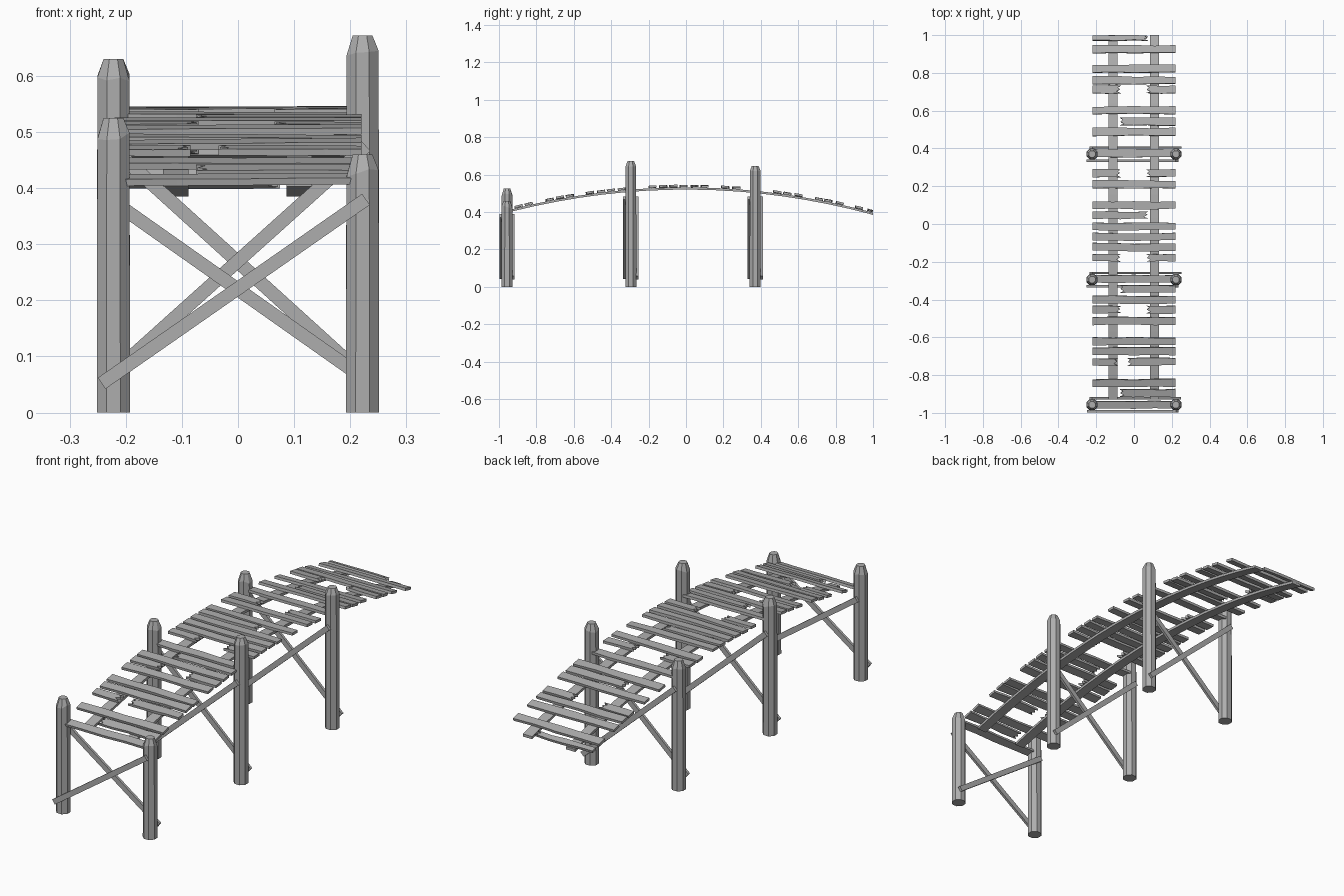
import bpy, bmesh, math, random
from mathutils import Vector, Matrix

random.seed(4)
cube = bpy.data.objects.get("Cube")
if cube:
    bpy.data.objects.remove(cube, do_unlink=True)

wood = bpy.data.materials.new("weathered grey wood")
wood.use_nodes = True
GREY = (0.42, 0.42, 0.42, 1)
wood.diffuse_color = GREY
wood.node_tree.nodes["Principled BSDF"].inputs["Base Color"].default_value = GREY


def finish(name, bm, matrix=Matrix()):
    bmesh.ops.recalc_face_normals(bm, faces=bm.faces)
    mesh = bpy.data.meshes.new(name)
    bm.to_mesh(mesh)
    bm.free()
    mesh.materials.append(wood)
    obj = bpy.data.objects.new(name, mesh)
    obj.matrix_world = matrix
    bpy.context.collection.objects.link(obj)
    return obj


def arch(y):
    """Height of the top of the arched stringers."""
    return 0.532 - 0.135 * y * y


def jitter(amount):
    return random.uniform(-amount, amount)


# Posts: octagonal logs with roughly chamfered tops
def post(name, x, y, height):
    bm = bmesh.new()
    rings = []
    for z, r in ((0, 0.032), (height - 0.033, 0.031), (height, 0.019)):
        ring = []
        for i in range(8):
            a = math.pi * (i + 0.5) / 4
            drop = jitter(0.008) if 0 < z < height else 0
            ring.append(bm.verts.new((r * math.cos(a), r * math.sin(a), z + drop)))
        rings.append(ring)
    for low, high in zip(rings, rings[1:]):
        for i in range(8):
            j = (i + 1) % 8
            bm.faces.new((low[i], low[j], high[j], high[i]))
    bm.faces.new(rings[0])
    bm.faces.new(rings[-1])
    finish(name, bm, Matrix.Translation((x, y, 0)))


# Braces: thin flat boards between two points in the xz plane
def brace(name, y, start, end):
    a, b = Vector((start[0], y, start[1])), Vector((end[0], y, end[1]))
    d = b - a
    bm = bmesh.new()
    bmesh.ops.create_cube(bm, size=1)
    bmesh.ops.scale(bm, verts=bm.verts, vec=(d.length, 0.012, 0.024))
    turn = Matrix.Rotation(-math.atan2(d.z, d.x), 4, 'Y')
    finish(name, bm, Matrix.Translation((a + b) / 2) @ turn)


trestles = (("front", -0.957, 0.46, 0.525, 0.38),
            ("middle", -0.295, 0.672, 0.63, 0.475),
            ("back", 0.37, 0.647, 0.595, 0.475))
for place, y, left_height, right_height, top in trestles:
    post(place + "_left_post", 0.222, y, left_height)
    post(place + "_right_post", -0.222, y, right_height)
    brace(place + "_outer_brace", y - 0.035, (-0.243, 0.052), (0.228, top))
    brace(place + "_inner_brace", y + 0.035, (0.243, 0.048), (-0.228, top))

# Stringers: two arched beams swept along the deck
for side, x in (("left", 0.109), ("right", -0.111)):
    bm = bmesh.new()
    rings = []
    for i in range(17):
        y = -0.93 + i * 1.93 / 16
        rings.append([bm.verts.new((x + dx, y, arch(y) + dz))
                      for dx, dz in ((-0.023, -0.012), (0.023, -0.012), (0.023, 0), (-0.023, 0))])
    for a, b in zip(rings, rings[1:]):
        for i in range(4):
            j = (i + 1) % 4
            bm.faces.new((a[i], a[j], b[j], b[i]))
    bm.faces.new(rings[0])
    bm.faces.new(rings[-1])
    finish(side + "_stringer", bm)


# Planks: rough-edged boards, with splintered ends where broken
def plank(name, y, x0, x1, width=0.046):
    h = width / 2
    n = 5 if x1 - x0 > 0.2 else 3
    xs = [x0 + (x1 - x0) * i / (n - 1) for i in range(n)]
    outline = [(x, -h + random.uniform(0, 0.006)) for x in xs]
    if x1 < 0.2:
        outline += [(x1 - 0.022, -h * 0.4), (x1 - 0.004, h * 0.1), (x1 - 0.016, h * 0.5)]
    outline += [(x, h - random.uniform(0, 0.006)) for x in reversed(xs)]
    if x0 > -0.2:
        outline += [(x0 + 0.016, h * 0.5), (x0 + 0.003, 0), (x0 + 0.022, -h * 0.5)]
    bm = bmesh.new()
    face = bm.faces.new([bm.verts.new((px, py, 0)) for px, py in outline])
    grown = bmesh.ops.extrude_face_region(bm, geom=[face])
    top = [v for v in grown["geom"] if isinstance(v, bmesh.types.BMVert)]
    bmesh.ops.translate(bm, verts=top, vec=(0, 0, 0.012))
    slope = Matrix.Rotation(math.atan(-0.27 * y) + jitter(0.04), 4, 'X')
    roll = Matrix.Rotation(jitter(0.008), 4, 'Y')
    finish(name, bm, Matrix.Translation((0, y, arch(y) + 0.001)) @ slope @ roll)


whole = (0.924, 0.82, 0.76, 0.6, 0.487, 0.375, 0.21, 0.1, -0.012, -0.068, -0.122,
         -0.29, -0.4, -0.512, -0.62, -0.672, -0.84, -0.955)
for i, y in enumerate(whole):
    plank(f"whole_plank_{i + 1}", y, -0.22, 0.22)

# Boards snapped in the middle, leaving a stub on each side
for i, y in enumerate((0.71, 0.268, -0.178, -0.452, -0.728)):
    wide = y < -0.7
    plank(f"right_stub_{i + 1}", y, -0.22, -0.085 if wide else -0.07)
    plank(f"left_stub_{i + 1}", y, -0.035 if wide else 0.065, 0.22)

# Boards missing one end
for i, y in enumerate((0.54, -0.343, -0.893)):
    plank(f"left_broken_plank_{i + 1}", y, -0.075, 0.22)
for i, (y, width) in enumerate(((0.983, 0.032), (0.047, 0.046))):
    plank(f"right_broken_plank_{i + 1}", y, -0.22, 0.075, width)
